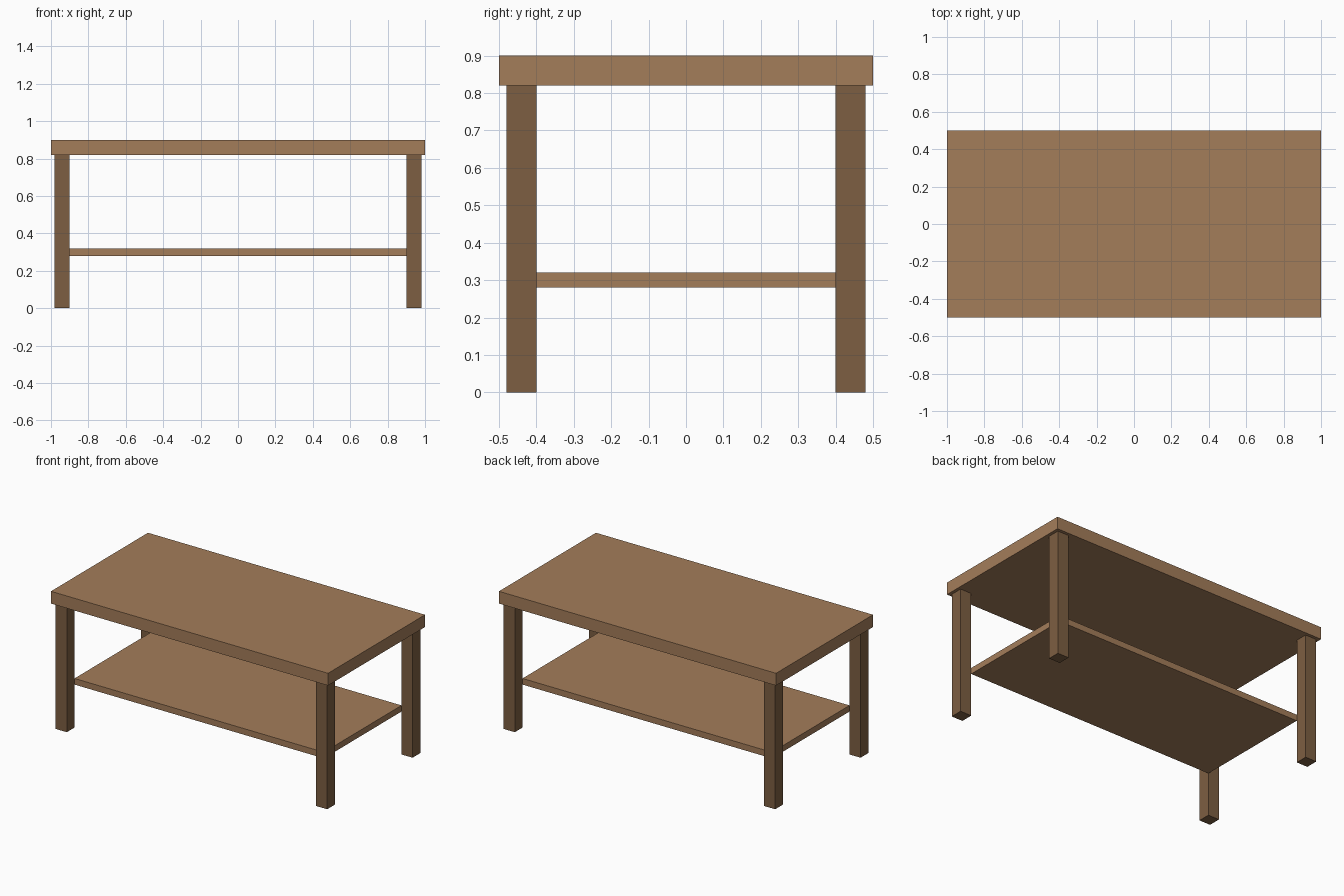
import bpy

if "Cube" in bpy.data.objects:
    bpy.data.objects.remove(bpy.data.objects["Cube"])


def make_material(name, color):
    mat = bpy.data.materials.new(name)
    mat.diffuse_color = (*color, 1.0)
    mat.use_nodes = True
    mat.node_tree.nodes["Principled BSDF"].inputs["Base Color"].default_value = mat.diffuse_color
    return mat


def box(name, center, size, mat):
    bpy.ops.mesh.primitive_cube_add(size=1, location=center)
    obj = bpy.context.object
    obj.name = name
    obj.scale = size
    bpy.ops.object.transform_apply(location=False, rotation=False, scale=True)
    obj.data.materials.append(mat)
    return obj


light_wood = make_material("light_wood", (0.37, 0.205, 0.102))
dark_wood = make_material("dark_wood", (0.205, 0.114, 0.054))

# Table top and lower shelf
box("table_top", (0, 0, 0.86), (2.0, 1.0, 0.08), light_wood)
box("lower_shelf", (0, 0, 0.30), (1.8, 0.8, 0.04), light_wood)

# Four square legs, inner corners meeting the shelf corners
for y, depth in ((-0.44, "front"), (0.44, "back")):
    for x, side in ((-0.94, "left"), (0.94, "right")):
        box(f"{depth}_{side}_leg", (x, y, 0.41), (0.08, 0.08, 0.82), dark_wood)
